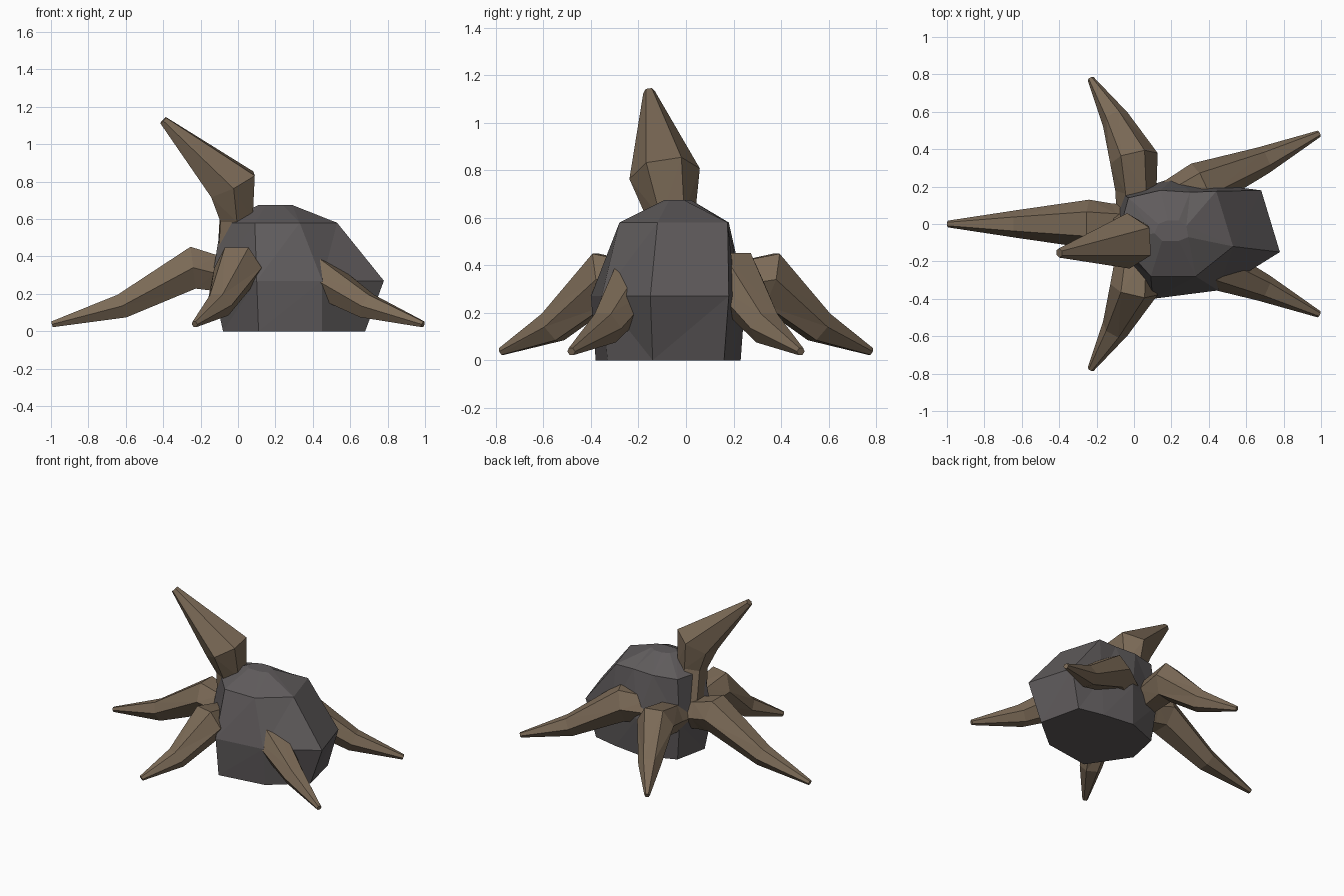
import bpy, bmesh, math
from mathutils import Vector

if "Cube" in bpy.data.objects:
    bpy.data.objects.remove(bpy.data.objects["Cube"])


def material(name, color):
    m = bpy.data.materials.new(name)
    m.diffuse_color = color
    m.use_nodes = True
    m.node_tree.nodes["Principled BSDF"].inputs["Base Color"].default_value = m.diffuse_color
    return m


def loft(name, rings, mat):
    """Skin a list of equal-length vertex rings and cap both ends."""
    bm = bmesh.new()
    loops = [[bm.verts.new(p) for p in ring] for ring in rings]
    n = len(loops[0])
    for a, b in zip(loops, loops[1:]):
        for i in range(n):
            j = (i + 1) % n
            bm.faces.new((a[i], a[j], b[j], b[i]))
    bm.faces.new(loops[0][::-1])
    bm.faces.new(loops[-1])
    bmesh.ops.triangulate(bm, faces=[f for f in bm.faces if len(f.verts) == 4])
    bmesh.ops.recalc_face_normals(bm, faces=bm.faces)
    me = bpy.data.meshes.new(name)
    bm.to_mesh(me)
    bm.free()
    ob = bpy.data.objects.new(name, me)
    bpy.context.collection.objects.link(ob)
    me.materials.append(mat)
    return ob


def limb(name, path, mat, up=(0, 0, 1), sides=6, twist=0.0):
    """Tapered faceted tube; path holds (x, y, z, radius), mitred at the bends."""
    pts = [Vector(p[:3]) for p in path]
    rings = []
    for k, p in enumerate(pts):
        t = Vector()
        if k > 0:
            t += (p - pts[k - 1]).normalized()
        if k < len(pts) - 1:
            t += (pts[k + 1] - p).normalized()
        t.normalize()
        side = t.cross(Vector(up)).normalized()
        top = side.cross(t)
        rings.append([p + path[k][3] * (side * math.cos(a) + top * math.sin(a))
                      for a in (twist + math.tau * i / sides for i in range(sides))])
    return loft(name, rings, mat)


bark = material("bark", (0.20, 0.145, 0.095, 1))
stone = material("stone", (0.115, 0.105, 0.107, 1))

# Boulder: four eight-sided rings with a slightly raised crown
outlines = [
    (0.00, [(.68, -.14), (.61, .16), (.43, .20), (.20, .23), (-.03, .14), (-.08, -.10), (.11, -.38), (.45, -.33)]),
    (0.27, [(.78, -.15), (.68, .18), (.45, .21), (.22, .25), (-.06, .16), (-.14, -.10), (.10, -.40), (.45, -.355)]),
    (0.58, [(.53, -.12), (.44, .175), (.30, .17), (.14, .18), (-.03, .14), (-.09, -.08), (.09, -.28), (.33, -.28)]),
    (0.675, [(.29, -.07), (.28, -.01), (.24, .02), (.18, .02), (.13, 0), (.11, -.05), (.15, -.09), (.24, -.09)]),
]
loft("boulder", [[(x, y, z) for x, y in o] for z, o in outlines], stone)

# Five roots: back-and-front pairs are mirrored across y
limb("left_root", [(0, 0, .28, .10), (-.12, 0, .31, .11), (-.24, 0, .34, .13),
                   (-.62, 0, .135, .075), (-.995, 0, .037, .018)], bark)
for label, s in (("front", -1), ("back", 1)):
    limb(label + "_left_root",
         [(.01, 0, .28, .10), (.01, s * .18, .31, .11), (0, s * .35, .34, .13),
          (-.10, s * .56, .14, .075), (-.232, s * .777, .037, .018)], bark)
    limb(label + "_right_root",
         [(0, 0, .28, .10), (.18, s * .11, .31, .11), (.36, s * .205, .34, .13),
          (.69, s * .34, .135, .075), (.99, s * .483, .037, .018)], bark)

# Bent trunk ending in a spike
limb("trunk", [(0, 0, .11, .06), (0, -.01, .30, .13), (-.01, -.06, .60, .10),
               (-.03, -.09, .785, .15), (-.40, -.155, 1.128, .025)],
     bark, up=(1, 0, 0.3))
